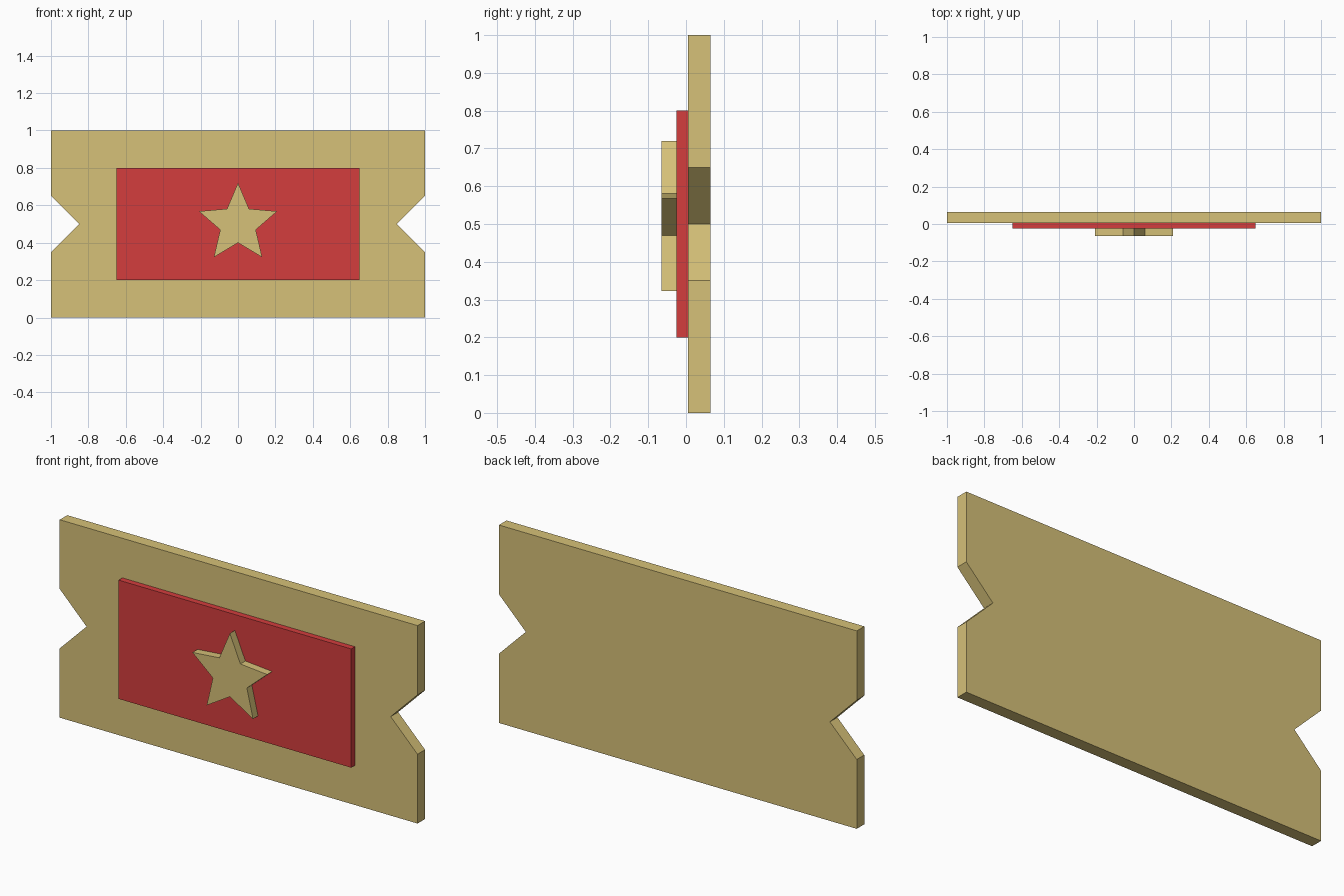
import bpy
import bmesh
from math import sin, cos, pi

cube = bpy.data.objects.get("Cube")
if cube:
    bpy.data.objects.remove(cube, do_unlink=True)


def make_material(name, color):
    mat = bpy.data.materials.new(name)
    mat.use_nodes = True
    mat.diffuse_color = color
    mat.node_tree.nodes["Principled BSDF"].inputs["Base Color"].default_value = color
    return mat


def extrude_outline(name, outline, front, back, mat):
    """Flat (x, z) outline given thickness from y = front to y = back."""
    bm = bmesh.new()
    face = bm.faces.new([bm.verts.new((x, front, z)) for x, z in outline])
    result = bmesh.ops.extrude_face_region(bm, geom=[face], use_keep_orig=True)
    moved = [v for v in result["geom"] if isinstance(v, bmesh.types.BMVert)]
    bmesh.ops.translate(bm, verts=moved, vec=(0, back - front, 0))
    bmesh.ops.recalc_face_normals(bm, faces=bm.faces)
    mesh = bpy.data.meshes.new(name)
    bm.to_mesh(mesh)
    bm.free()
    mesh.materials.append(mat)
    obj = bpy.data.objects.new(name, mesh)
    bpy.context.collection.objects.link(obj)
    return obj


tan = make_material("tan card", (0.672, 0.533, 0.188, 1))
red = make_material("red panel", (0.658, 0.048, 0.048, 1))

# Ticket board with a V notch in each end
right_end = [(1, 0), (1, 0.35), (0.85, 0.5), (1, 0.65), (1, 1)]
left_end = [(-x, z) for x, z in reversed(right_end)]
extrude_outline("ticket_board", right_end + left_end, 0.005, 0.065, tan)

# Raised rectangular panel
panel = [(-0.65, 0.2), (0.65, 0.2), (0.65, 0.8), (-0.65, 0.8)]
extrude_outline("front_panel", panel, -0.025, 0.005, red)

# Five-pointed star
star = []
for i in range(10):
    radius = 0.1 if i % 2 else 0.22
    star.append((radius * sin(i * pi / 5), 0.5 + radius * cos(i * pi / 5)))
extrude_outline("star", star, -0.065, -0.025, tan)
